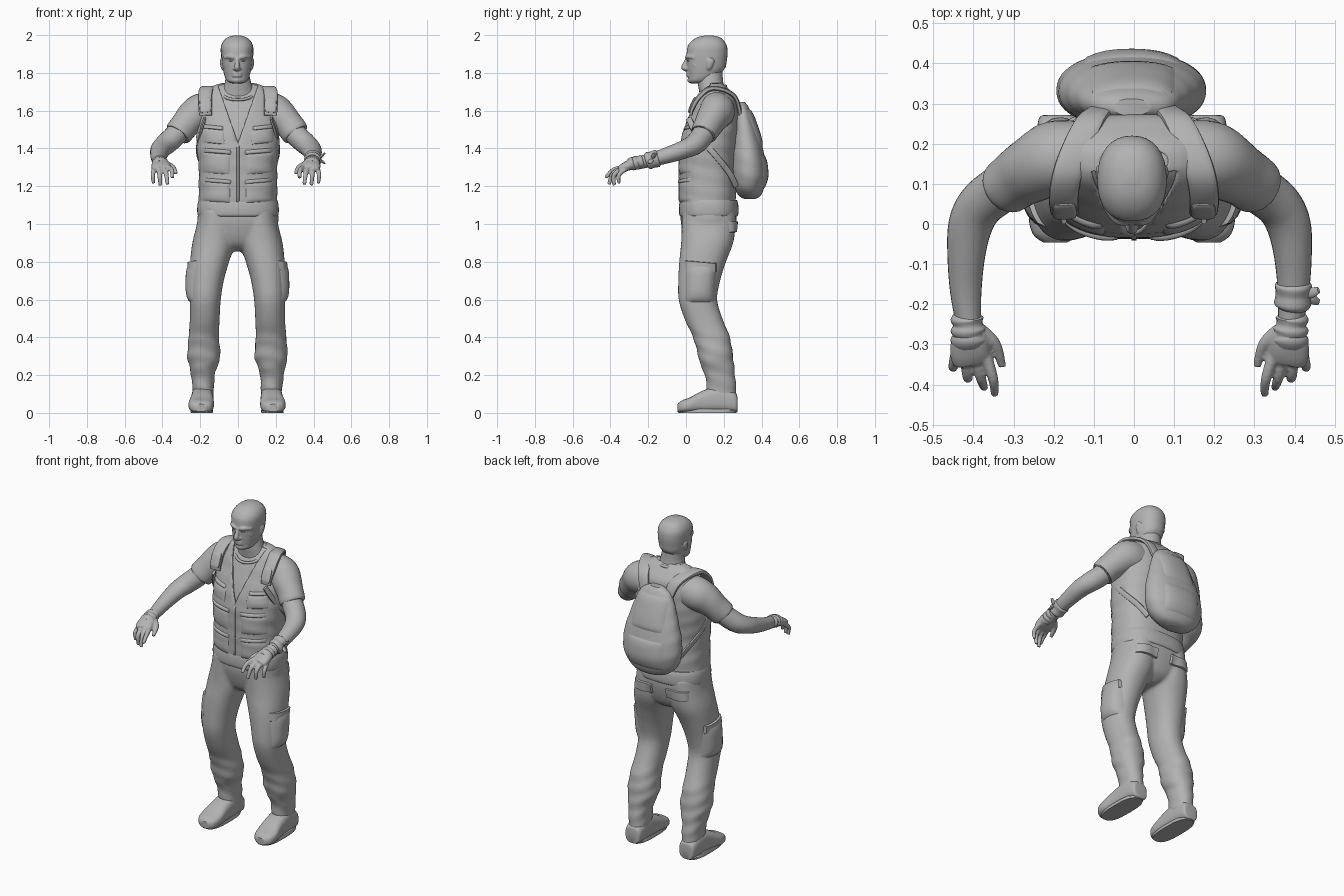
import bpy, bmesh, math
from mathutils import Vector
from mathutils.bvhtree import BVHTree

grey = bpy.data.materials.new("plain grey")
grey.diffuse_color = (0.45, 0.45, 0.45, 1)


def spline(rows, steps):
    """Catmull-Rom through rows of numbers."""
    out = []
    for i in range(len(rows) - 1):
        a, b, c, d = (rows[max(0, min(len(rows) - 1, i + k))] for k in (-1, 0, 1, 2))
        for s in range(steps):
            t = s / steps
            out.append([0.5 * (2 * q + (r - p) * t + (2 * p - 5 * q + 4 * r - w) * t * t
                               + (3 * q - p - 3 * r + w) * t ** 3) for p, q, r, w in zip(a, b, c, d)])
    return out + [list(rows[-1])]


def loft(bm, rows, n=24, p=2.0, mode="flat", caps=True, ripple=0, below=9, side=(1, 0, 0), steps=5):
    """Rings (x, y, z, half width, half depth) joined into a skin: flat, upright or following the path."""
    pts, rings = spline(rows, steps), []
    for i, r in enumerate(pts):
        u, v = Vector((1, 0, 0)), Vector((0, 0, 1) if mode == "upright" else (0, 1, 0))
        if mode == "path":
            t = (Vector(pts[min(i + 1, len(pts) - 1)][:3]) - Vector(pts[max(i - 1, 0)][:3])).normalized()
            u = Vector(side)
            u = (u - t * u.dot(t)).normalized()
            v = t.cross(u)
        ring = []
        amp = ripple * max(0, min(1, (below - r[2]) * 8))
        for k in range(n):
            a = 2 * math.pi * k / n
            c, s = math.cos(a), math.sin(a)
            m = 1 + amp * math.sin(r[2] * 75 + 2.2 * math.sin(a) + 1.5 * c)
            ring.append(bm.verts.new(Vector(r[:3])
                        + u * max(r[3], .002) * m * math.copysign(abs(c) ** (2 / p), c)
                        + v * max(r[4], .002) * m * math.copysign(abs(s) ** (2 / p), s)))
        rings.append(ring)
    for a, b in zip(rings, rings[1:]):
        for k in range(n):
            bm.faces.new((a[k], a[(k + 1) % n], b[(k + 1) % n], b[k]))
    if caps:
        bm.faces.new(rings[0])
        bm.faces.new(rings[-1])


def finish(name, bm, voxel=0, smooth=0):
    bmesh.ops.recalc_face_normals(bm, faces=bm.faces)
    me = bpy.data.meshes.new(name)
    bm.to_mesh(me)
    bm.free()
    me.materials.append(grey)
    ob = bpy.data.objects.new(name, me)
    bpy.context.collection.objects.link(ob)
    if voxel:
        m = ob.modifiers.new("fuse", 'REMESH')
        m.mode, m.voxel_size, m.use_smooth_shade = 'VOXEL', voxel, True
        m = ob.modifiers.new("soften", 'SMOOTH')
        m.factor, m.iterations = 0.5, smooth
    return ob


def part(name, rows, **kw):
    bm = bmesh.new()
    loft(bm, rows, **kw)
    return finish(name, bm)


def tube(bm, pts, **kw):
    loft(bm, [(*q[:3], q[3], q[3]) for q in pts], n=12, mode="path", **kw)


def patch(name, target, start, d, w, h, depth, n=10, slant=0, soft=True):
    """Raised pad that follows the target's surface, cushioned or with a crisp edge."""
    tree = BVHTree.FromObject(target, bpy.context.evaluated_depsgraph_get())
    d = Vector(d).normalized()
    u = d.cross(Vector((0, 0, 1))).normalized()
    ts = [0, .05] + [.05 + .9 * i / n for i in range(1, n)] + [.95, 1]
    bm, grid = bmesh.new(), {}
    for i, a in enumerate(ts):
        for j, b in enumerate(ts):
            o = Vector(start) + u * (a - .5) * w + Vector((0, 0, (b - .5) * h + slant * (a - .5)))
            hit = tree.ray_cast(o, d, .54)[0]
            if hit:
                edge = i in (0, len(ts) - 1) or j in (0, len(ts) - 1)
                k = (1 - (2 * a - 1) ** 4) * (1 - (2 * b - 1) ** 4) if soft else 1
                grid[i, j] = bm.verts.new(hit - d * (-.003 if edge else depth * k + .001))
    for i in range(len(ts) - 1):
        for j in range(len(ts) - 1):
            q = [(i, j), (i + 1, j), (i + 1, j + 1), (i, j + 1)]
            if all(k in grid for k in q):
                bm.faces.new([grid[k] for k in q])
    return finish(name, bm)


def flip(rows, s, dx=0.0):
    return [(r[0] * s + dx, *r[1:]) for r in rows]


# head: skull, nose, brow, lips, ears
HX, AX = -.005, -.011
skull = [(HX, .06, 1.745, .03, .035), (HX, .07, 1.756, .052, .055), (HX, .09, 1.78, .065, .077),
         (HX, .105, 1.82, .075, .098), (HX, .108, 1.86, .08, .104), (HX, .11, 1.9, .083, .107),
         (HX, .112, 1.94, .082, .102), (HX, .116, 1.97, .068, .082), (HX, .12, 1.99, .043, .052),
         (HX, .12, 1.999, .01, .012)]
bm = bmesh.new()
loft(bm, skull, n=32, p=2.25)
tube(bm, [(HX, .012, 1.885, .009), (HX, -.004, 1.85, .012), (HX, -.009, 1.828, .016), (HX, .006, 1.816, .01)])
tube(bm, [(HX + x, y, z, r) for x, y, z, r in ((-.065, .045, 1.882, .01), (-.035, .01, 1.886, .012),
          (0, .007, 1.878, .01), (.035, .01, 1.886, .012), (.065, .045, 1.882, .01))], side=(0, 0, 1))
for z in (1.786, 1.799):
    tube(bm, [(HX - .03, .03, z, .004), (HX - .014, .013, z, .009), (HX + .014, .013, z, .009),
              (HX + .03, .03, z, .004)], side=(0, 0, 1))
tube(bm, [(HX - .025, .035, 1.762, .014), (HX, .025, 1.762, .018), (HX + .025, .035, 1.762, .014)], side=(0, 0, 1))
for s in (1, -1):
    tube(bm, flip([(.046, .034, 1.85, .012), (.055, .052, 1.838, .014), (.055, .07, 1.82, .012)], s, HX))
    tube(bm, flip([(.006, -.002, 1.822, .008), (.013, .002, 1.822, .009), (.018, .012, 1.824, .006)], s, HX), side=(0, 0, 1))
    loft(bm, flip([(.073, .12, 1.815, .006, .008), (.077, .123, 1.83, .01, .016), (.081, .128, 1.86, .01, .021),
                   (.08, .128, 1.878, .006, .014)], s, HX), n=12)
finish("head", bm, .0045, 2)
for s in (1, -1):
    part("eye", flip([(.03, .018, 1.859, .005, .004), (.03, .014, 1.864, .014, .01), (.03, .018, 1.87, .005, .004)], s, HX), n=12)
bm = bmesh.new()
loft(bm, [(*r[:3], r[3] + .003, r[4] + .003) for r in skull], n=32, p=2.25)
bmesh.ops.bisect_plane(bm, geom=bm.verts[:] + bm.edges[:] + bm.faces[:], plane_co=(0, .01, 1.94),
                       plane_no=(0, .5, .87), clear_inner=True)
finish("cropped_hair", bm)
part("neck", [(0, .15, 1.63, .12, .07), (0, .14, 1.7, .088, .07), (0, .13, 1.75, .069, .067),
              (HX, .13, 1.81, .062, .063)], n=28)

# shirt, collar and open-fronted vest
chest = [(0, .115, 1.1, .208, .148), (0, .115, 1.2, .208, .15), (0, .112, 1.3, .208, .147), (0, .117, 1.4, .218, .15),
         (0, .133, 1.5, .218, .146), (0, .152, 1.6, .205, .126), (0, .16, 1.66, .188, .108),
         (0, .158, 1.705, .168, .078), (0, .157, 1.733, .128, .052), (0, .155, 1.746, .085, .035)]
part("shirt_body", [(*r[:3], r[3] - .012, r[4] - .012) for r in chest], n=48, p=2.5)
bm = bmesh.new()
tube(bm, [(.088 * math.cos(a), .128 + .082 * math.sin(a), 1.694 + .036 * math.sin(a), .008)
          for a in [i * math.pi / 8 for i in range(17)]], side=(0, 0, 1), caps=False)
finish("shirt_collar", bm)
bm = bmesh.new()
loft(bm, chest, n=64, p=2.5, caps=False, ripple=.009)
for s in (1, -1):
    front = [f for f in bm.faces if f.calc_center_median().y < .13]
    geom = list({e for f in front for e in f.edges} | {v for f in front for v in f.verts}) + front
    bmesh.ops.bisect_plane(bm, geom=geom, plane_co=(0, 0, 1.43), plane_no=(s, 0, -.35))
opening = [f for f in bm.faces if f.calc_center_median().y < .13
           and abs(f.calc_center_median().x) < .35 * (f.calc_center_median().z - 1.43)]
bmesh.ops.delete(bm, geom=opening, context='FACES')
vest = finish("vest", bm)
m = vest.modifiers.new("cloth", 'SOLIDIFY')
m.thickness, m.offset = .01, -1
part("waist_hem", [(0, .12, 1.035, .196, .138), (0, .12, 1.045, .212, .154), (0, .12, 1.07, .216, .158),
                   (0, .12, 1.105, .214, .156), (0, .12, 1.128, .207, .15)], n=48, p=2.5)
bpy.context.view_layer.update()
for s in (1, -1):
    for x, z, w, h, dep in ((.115, 1.17, .15, .11, .008), (.11, 1.228, .15, .022, .009), (.115, 1.32, .15, .11, .007),
                            (.11, 1.385, .15, .024, .01), (.13, 1.465, .12, .08, .007), (.135, 1.512, .115, .022, .01)):
        patch("vest_pocket", vest, (x * s, -.3, z), (0, 1, 0), w, h, dep, slant=.012 * s)
patch("vest_zip", vest, (0, -.3, 1.265), (0, 1, 0), .014, .31, .004, soft=False)

# trousers, creased below the knee
bm = bmesh.new()
leg = [(.18, .19, .07, .05, .072), (.18, .19, .11, .055, .078), (.183, .18, .2, .063, .08), (.18, .166, .25, .075, .089),
       (.178, .157, .3, .088, .092), (.178, .135, .4, .081, .098), (.173, .092, .5, .079, .101), (.17, .063, .6, .082, .102),
       (.162, .07, .7, .09, .111), (.147, .088, .8, .103, .124), (.125, .112, .9, .114, .138),
       (.112, .12, 1.0, .103, .143), (.105, .12, 1.08, .1, .142)]
for s in (1, -1):
    loft(bm, flip(leg, s, -.003), n=32, p=2.2, ripple=.03, below=.48)
loft(bm, [(0, .12, .855, .02, .06), (0, .12, .9, .14, .115), (0, .12, 1.0, .211, .146), (0, .12, 1.08, .208, .148)], n=40, p=2.4)
pants = finish("trousers", bm, .01, 4)
bpy.context.view_layer.update()
for s in (1, -1):
    patch("cargo_pocket", pants, (.6 * s, .115, .69), (-s, -.1, 0), .17, .21, .022)
    patch("cargo_flap", pants, (.6 * s, .115, .775), (-s, -.1, 0), .17, .05, .013, slant=-.015 * s, soft=False)
    patch("back_pocket_flap", pants, (.115 * s, .6, .985), (0, -1, 0), .14, .06, .01, soft=False)

# shoes with soles
for s in (1, -1):
    shoe = [(.183, .272, .042, .03, .035), (.183, .26, .055, .05, .053), (.183, .18, .072, .057, .07),
            (.185, .09, .06, .061, .058), (.19, .02, .042, .067, .04), (.191, -.025, .033, .056, .031),
            (.191, -.046, .026, .03, .02)]
    part("shoe", flip(shoe, s, -.005), n=28, p=2.8, mode="upright")
    part("shoe_sole", flip([(.187, .112, 0, .058, .152), (.187, .112, .012, .06, .156), (.187, .112, .02, .056, .15)], s, -.005),
         n=32, p=2.8, steps=1)

# arms, sleeves, gloved hands
for s in (1, -1):
    part("sleeve", flip([(.13, .165, 1.6, .09, .1), (.19, .163, 1.595, .093, .097), (.235, .143, 1.565, .085, .088),
                         (.275, .119, 1.525, .076, .077), (.31, .094, 1.48, .07, .073), (.313, .092, 1.476, .058, .06)], s, AX / 2),
         n=28, mode="path", ripple=.012, side=(0, 1, 0))
    part("arm", flip([(.265, .125, 1.535, .058, .058), (.325, .085, 1.465, .059, .06), (.372, .046, 1.422, .056, .058),
                      (.397, -.005, 1.397, .049, .055), (.407, -.08, 1.37, .044, .047), (.408, -.17, 1.343, .037, .039),
                      (.4, -.26, 1.322, .034, .03)], s, AX), n=24, mode="path", side=(0, 0, 1))
    part("glove_cuff", flip([(.405, -.225, 1.333, .03, .03), (.405, -.235, 1.33, .041, .036), (.403, -.25, 1.327, .037, .033),
                             (.402, -.262, 1.324, .044, .037), (.4, -.276, 1.32, .04, .034), (.4, -.288, 1.318, .046, .035),
                             (.398, -.305, 1.312, .04, .026)], s, AX), n=20, mode="path")
    bm = bmesh.new()
    loft(bm, flip([(.4, -.25, 1.325, .034, .028), (.398, -.29, 1.315, .047, .028), (.397, -.325, 1.302, .05, .024),
                   (.392, -.348, 1.292, .044, .017)], s, AX), n=20, mode="path", p=2.4)
    for f in ([(.36, -.32, 1.302, .015), (.34, -.385, 1.285, .013), (.336, -.425, 1.245, .01)],
              [(.385, -.325, 1.3, .015), (.37, -.385, 1.268, .013), (.362, -.408, 1.21, .01)],
              [(.41, -.325, 1.298, .014), (.404, -.38, 1.26, .013), (.4, -.38, 1.205, .01)],
              [(.432, -.315, 1.295, .013), (.44, -.355, 1.26, .012), (.436, -.355, 1.215, .009)],
              [(.37, -.265, 1.318, .017), (.335, -.3, 1.3, .015), (.317, -.355, 1.27, .01)]):
        tube(bm, flip(f, s, AX))
    finish("gloved_hand", bm, .005, 2)
# wrist wrap with knot, on one arm only
part("wrist_wrap", [(.397, -.145, 1.35, .036, .036), (.397, -.152, 1.348, .046, .047), (.396, -.175, 1.341, .043, .044),
                    (.395, -.2, 1.335, .046, .046), (.394, -.21, 1.332, .036, .036)], n=20, mode="path")
for z, y in ((1.375, -.165), (1.32, -.195)):
    part("wrap_knot", [(.425, -.178, 1.345, .008, .006), (.443, (y - .178) / 2, (z + 1.345) / 2, .013, .008),
                       (.46, y, z, .008, .004)], n=10, mode="path", side=(0, 1, 0))

# backpack: (height, half width, front y, back y)
bag = [(1.132, .05, .31, .365), (1.15, .11, .28, .395), (1.2, .162, .25, .416), (1.27, .185, .24, .428),
       (1.36, .182, .24, .416), (1.44, .162, .245, .396), (1.52, .138, .25, .37), (1.58, .116, .255, .349),
       (1.62, .09, .26, .331), (1.645, .045, .27, .312)]
pack = part("backpack", [(-.006, (f + b) / 2, z, w, (b - f) / 2) for z, w, f, b in bag], n=48, p=2.2, ripple=.006)
bpy.context.view_layer.update()
patch("backpack_lid", pack, (-.005, .8, 1.51), (0, -1, 0), .22, .2, .01)
patch("backpack_pocket", pack, (-.005, .8, 1.275), (0, -1, 0), .25, .18, .008)
for s in (1, -1):
    part("shoulder_strap", flip([(.172, .026, 1.575, .034, .008), (.173, .033, 1.61, .036, .012), (.175, .068, 1.67, .037, .014),
                                 (.166, .125, 1.715, .037, .014), (.138, .2, 1.709, .036, .013),
                                 (.105, .262, 1.668, .034, .012), (.075, .288, 1.58, .03, .012)], s), n=16, p=3, mode="path")
    part("strap_buckle", flip([(.172, .022, 1.59, .024, .01), (.173, .025, 1.605, .03, .012), (.173, .044, 1.65, .03, .012),
                               (.174, .054, 1.665, .024, .01)], s), n=16, p=4, mode="path")
    part("lower_strap", flip([(.12, .265, 1.2, .016, .007), (.165, .23, 1.27, .016, .007), (.214, .15, 1.37, .016, .007),
                              (.203, .06, 1.47, .016, .007), (.175, .014, 1.56, .016, .007)], s),
         n=12, p=3, mode="path", side=(0, 1, 1))

# smooth shading with sharp edges kept
for ob in bpy.context.scene.objects:
    ob.select_set(True)
    bpy.context.view_layer.objects.active = ob
bpy.ops.object.shade_smooth_by_angle(angle=math.radians(40))
